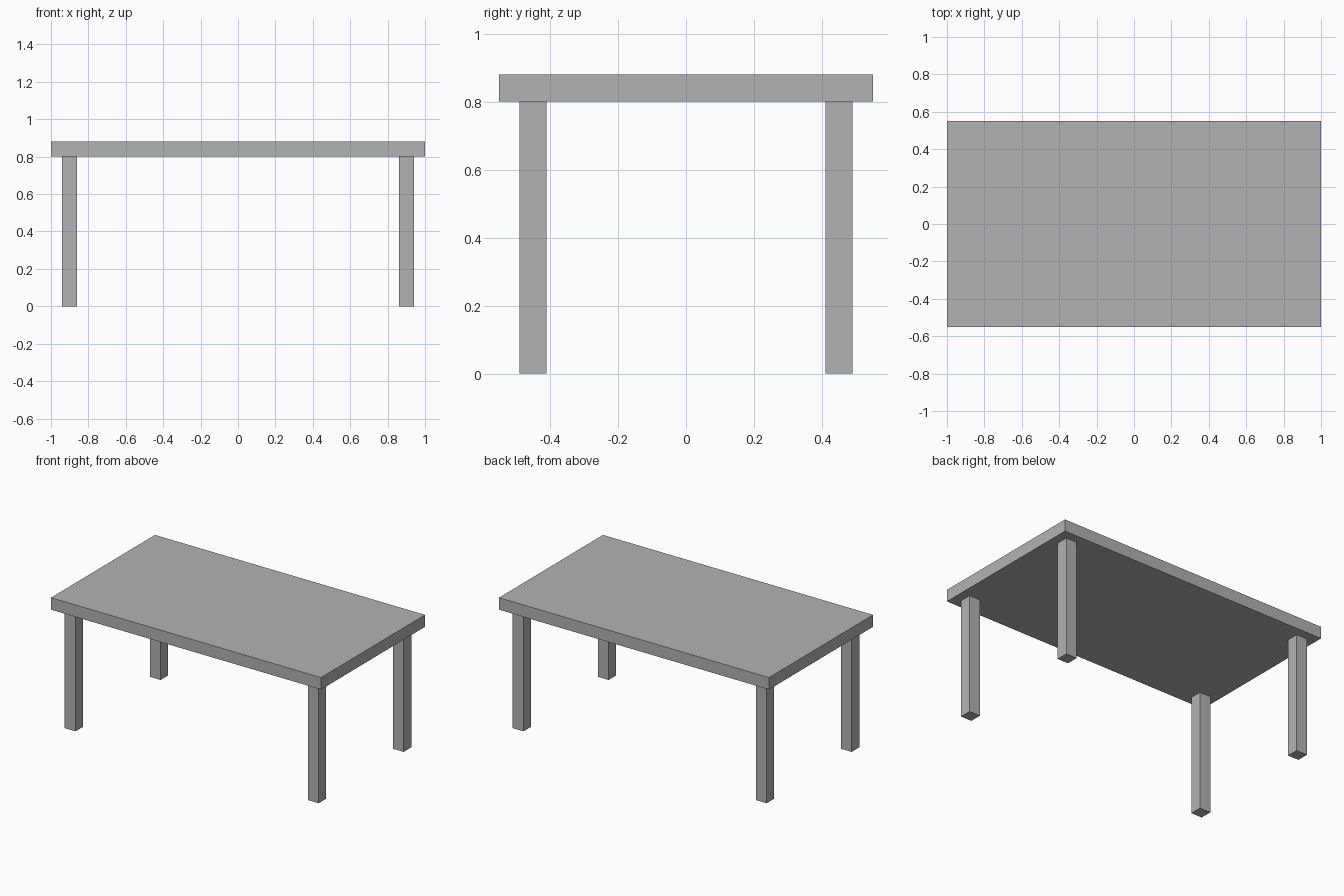
import bpy

if "Cube" in bpy.data.objects:
    bpy.data.objects.remove(bpy.data.objects["Cube"])

# Single plain grey for the whole table
grey = bpy.data.materials.new("plain_grey")
grey.diffuse_color = (0.448, 0.448, 0.448, 1.0)
grey.use_nodes = True
grey.node_tree.nodes["Principled BSDF"].inputs["Base Color"].default_value = grey.diffuse_color


def box(name, center, size):
    """Add a sharp-edged box with applied dimensions."""
    bpy.ops.mesh.primitive_cube_add(size=1, location=center)
    obj = bpy.context.object
    obj.name = name
    obj.scale = size
    bpy.ops.object.transform_apply(location=False, rotation=False, scale=True)
    obj.data.materials.append(grey)
    return obj


LEG_HEIGHT = 0.80
LEG_WIDTH = 0.08
TOP_THICKNESS = 0.08

# Tabletop slab
box("tabletop", (0, 0, LEG_HEIGHT + TOP_THICKNESS / 2), (2.0, 1.10, TOP_THICKNESS))

# Four square legs, set in from the corners
for x_side, x in (("left", -0.90), ("right", 0.90)):
    for y_side, y in (("front", -0.45), ("back", 0.45)):
        box(f"{y_side}_{x_side}_leg", (x, y, LEG_HEIGHT / 2),
            (LEG_WIDTH, LEG_WIDTH, LEG_HEIGHT))
